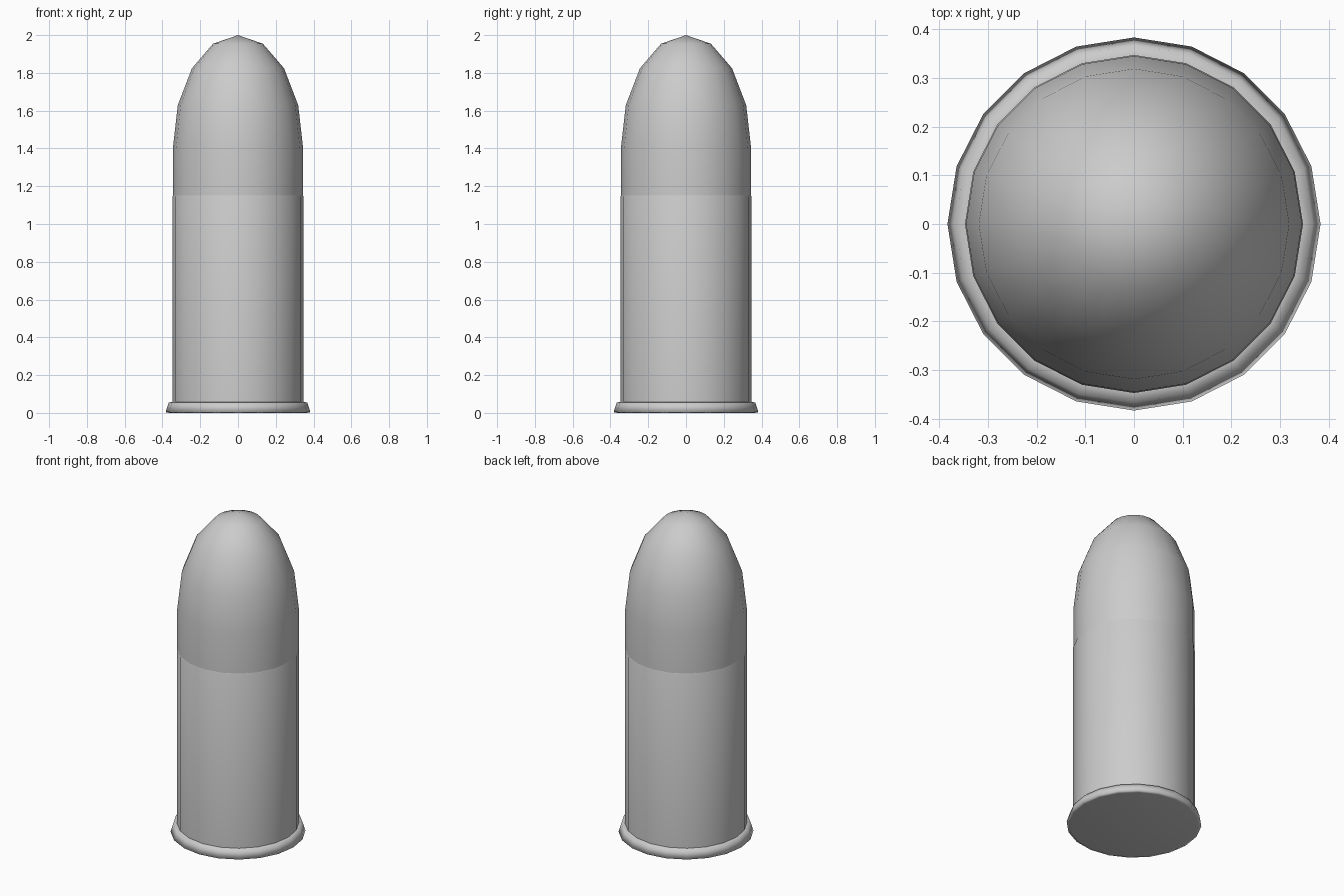
import bpy
import bmesh
from math import pi, cos, sin, radians

if "Cube" in bpy.data.objects:
    bpy.data.objects.remove(bpy.data.objects["Cube"], do_unlink=True)

SIDES = 20

grey = bpy.data.materials.new("plain_grey")
grey.use_nodes = True
colour = (0.6, 0.6, 0.6, 1)
grey.diffuse_color = colour
grey.node_tree.nodes["Principled BSDF"].inputs["Base Color"].default_value = colour


def lathe(name, profile, sharp_angle):
    """Spin a (radius, height) profile about z; profile ends are closed."""
    bm = bmesh.new()
    rings = []
    for r, z in profile:
        if r == 0:
            rings.append([bm.verts.new((0, 0, z))] * SIDES)
        else:
            rings.append([bm.verts.new((r * cos(2 * pi * i / SIDES),
                                        r * sin(2 * pi * i / SIDES), z))
                          for i in range(SIDES)])
    for low, high in zip(rings, rings[1:]):
        for i in range(SIDES):
            j = (i + 1) % SIDES
            corners = list(dict.fromkeys((low[i], low[j], high[j], high[i])))
            bm.faces.new(corners)
    # flat caps where the profile does not reach the axis
    if profile[0][0] > 0:
        bm.faces.new(rings[0][::-1])
    if profile[-1][0] > 0:
        bm.faces.new(rings[-1])
    bmesh.ops.recalc_face_normals(bm, faces=bm.faces)
    mesh = bpy.data.meshes.new(name)
    bm.to_mesh(mesh)
    bm.free()
    mesh.materials.append(grey)
    obj = bpy.data.objects.new(name, mesh)
    bpy.context.collection.objects.link(obj)
    bpy.ops.object.select_all(action='DESELECT')
    obj.select_set(True)
    bpy.context.view_layer.objects.active = obj
    bpy.ops.object.shade_smooth_by_angle(angle=radians(sharp_angle))
    return obj


# Flared base rim with a flat underside
lathe("base_rim", [(0.365, 0), (0.383, 0.004), (0.367, 0.055), (0.345, 0.058)], 100)

# Straight casing with a small upward lip
lathe("casing", [(0.347, 0.05), (0.347, 1.145), (0.343, 1.155)], 60)

# Rounded nose: short cylinder under a stretched half dome
nose = [(0.345, 1.14)]
for k in range(4):
    a = k * pi / 8
    nose.append((0.345 * cos(a), 1.4 + 0.6 * sin(a)))
nose.append((0, 2))
lathe("nose", nose, 60)
